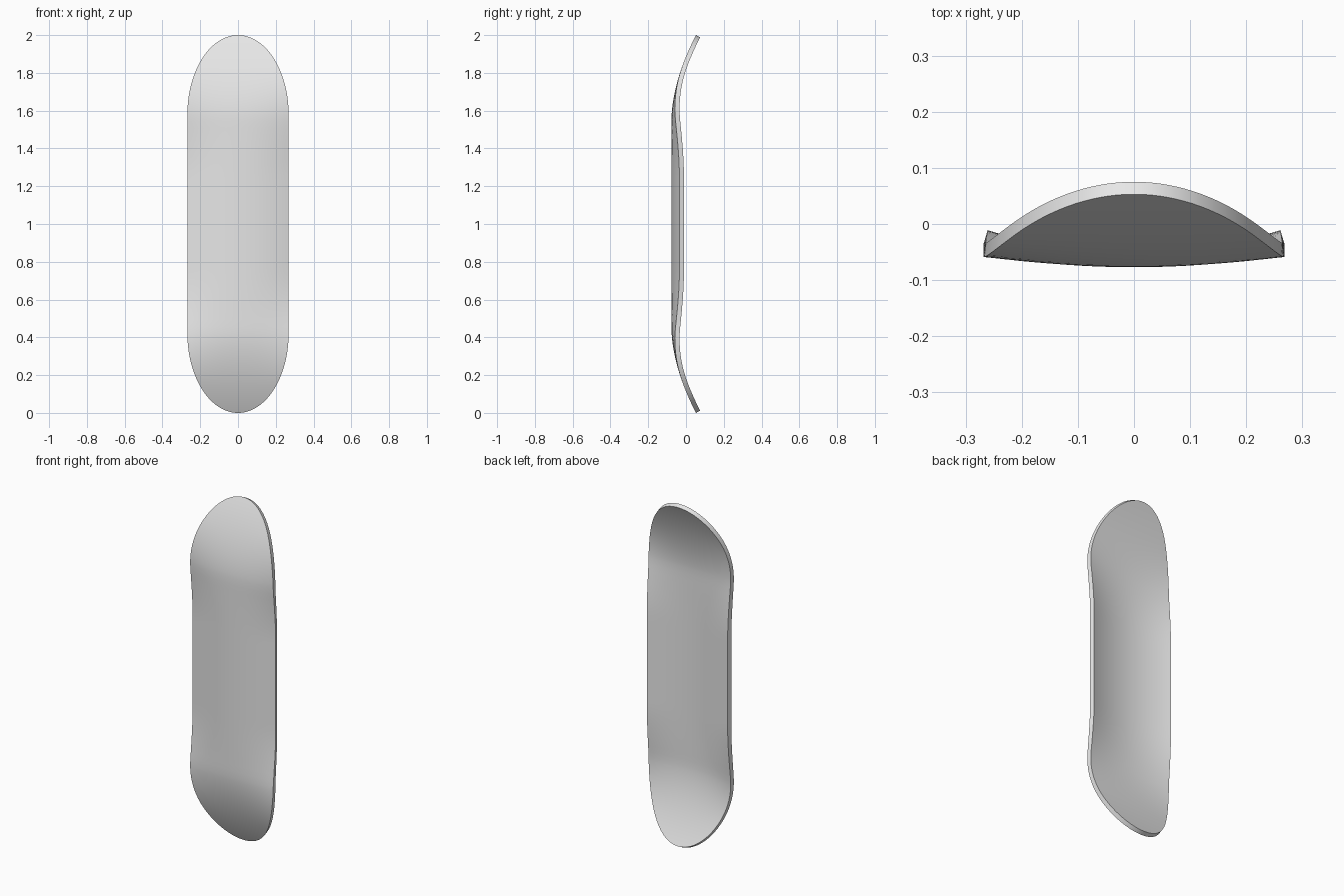
import bpy, bmesh, math

if "Cube" in bpy.data.objects:
    bpy.data.objects.remove(bpy.data.objects["Cube"], do_unlink=True)

HALF_WIDTH = 0.268
STRAIGHT = 0.58        # half length of the parallel-sided section
THICK = 0.025
COLS = 24


def smoothstep(a, b, x):
    t = min(max((x - a) / (b - a), 0), 1)
    return t * t * (3 - 2 * t)


def surface_y(u, d):
    """Front surface: flat spine, kicked ends, dished cross-section."""
    kick = max((d - 0.55) / 0.45, 0) ** 1.8
    dish = 0.042 * (1 - smoothstep(0.25, 0.85, d))
    return -0.077 + 0.13 * kick + dish * u * u


# Rows from the middle to one rounded tip: (distance, half width)
half = [(STRAIGHT * i / 16, HALF_WIDTH) for i in range(17)]
for i in range(1, 29):
    a = math.pi / 2 * i / 28
    half.append((STRAIGHT + (1 - STRAIGHT) * math.sin(a), HALF_WIDTH * math.cos(a)))
rows = [(-d, w) for d, w in reversed(half[1:])] + half

# Deck sheet
bm = bmesh.new()
grid = []
for s, w in rows:
    us = [2 * i / COLS - 1 for i in range(COLS + 1)]
    grid.append([bm.verts.new((u * w, surface_y(u * w / HALF_WIDTH, abs(s)), 1 + s)) for u in us])
for low, high in zip(grid, grid[1:]):
    for i in range(COLS):
        bm.faces.new((low[i], low[i + 1], high[i + 1], high[i]))
bmesh.ops.remove_doubles(bm, verts=bm.verts, dist=0.0002)
mesh = bpy.data.meshes.new("deck")
bm.to_mesh(mesh)
bm.free()
deck = bpy.data.objects.new("deck", mesh)
bpy.context.collection.objects.link(deck)

# Board thickness
solid = deck.modifiers.new("thickness", 'SOLIDIFY')
solid.thickness = THICK
solid.offset = -1
bpy.context.view_layer.objects.active = deck
deck.select_set(True)
bpy.ops.object.modifier_apply(modifier=solid.name)
bpy.ops.object.shade_smooth_by_angle(angle=math.radians(35))

# Plain grey finish
grey = bpy.data.materials.new("light grey")
grey.use_nodes = True
colour = (0.8, 0.8, 0.8, 1)
grey.diffuse_color = colour
grey.node_tree.nodes["Principled BSDF"].inputs["Base Color"].default_value = colour
deck.data.materials.append(grey)
